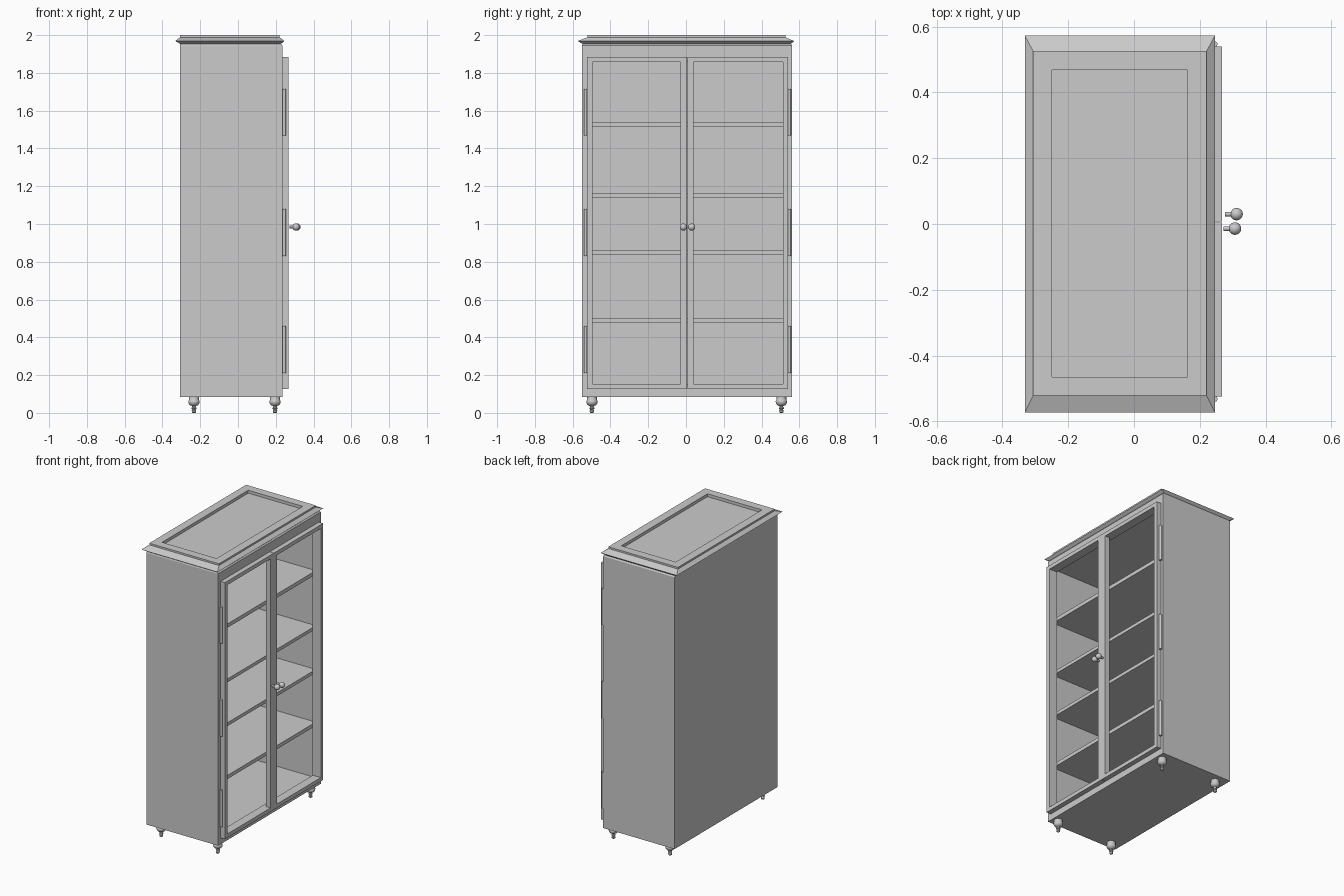
import bpy, bmesh, math
from mathutils import Matrix

if "Cube" in bpy.data.objects:
    bpy.data.objects.remove(bpy.data.objects["Cube"])


def finish(name, bm):
    bmesh.ops.recalc_face_normals(bm, faces=bm.faces)
    mesh = bpy.data.meshes.new(name)
    bm.to_mesh(mesh)
    bm.free()
    ob = bpy.data.objects.new(name, mesh)
    bpy.context.collection.objects.link(ob)
    return ob


def add_box(bm, x0, x1, y0, y1, z0, z1):
    vs = bmesh.ops.create_cube(bm, size=1)["verts"]
    for v in vs:
        v.co.x = x1 if v.co.x > 0 else x0
        v.co.y = y1 if v.co.y > 0 else y0
        v.co.z = z1 if v.co.z > 0 else z0


def box(name, *b):
    bm = bmesh.new()
    add_box(bm, *b)
    return finish(name, bm)


def frame(name, x0, x1, outer, inner):
    """Rectangular frame facing x; outer and inner are (y0, y1, z0, z1)."""
    (ya, yb, za, zb), (ia, ib, ja, jb) = outer, inner
    bm = bmesh.new()
    add_box(bm, x0, x1, ya, ia, za, zb)
    add_box(bm, x0, x1, ib, yb, za, zb)
    add_box(bm, x0, x1, ia, ib, za, ja)
    add_box(bm, x0, x1, ia, ib, jb, zb)
    return finish(name, bm)


def loft_rects(name, rects):
    """Stacked rectangles (x0, x1, y0, y1, z) joined into a closed solid."""
    bm = bmesh.new()
    rings = [[bm.verts.new(p) for p in
              ((a, c, z), (b, c, z), (b, d, z), (a, d, z))] for a, b, c, d, z in rects]
    for r, s in zip(rings, rings[1:]):
        for i in range(4):
            j = (i + 1) % 4
            bm.faces.new((r[i], r[j], s[j], s[i]))
    bm.faces.new(rings[0])
    bm.faces.new(rings[-1])
    return finish(name, bm)


def lathe(name, profile, loc, axis="Z", n=20):
    """Turn (radius, height) points round the z or x axis."""
    bm = bmesh.new()
    rings = [[bm.verts.new((r * math.cos(2 * math.pi * i / n),
                            r * math.sin(2 * math.pi * i / n), h)) for i in range(n)]
             for r, h in profile]
    for r, s in zip(rings, rings[1:]):
        for i in range(n):
            bm.faces.new((r[i], r[(i + 1) % n], s[(i + 1) % n], s[i]))
    bm.faces.new(rings[0])
    bm.faces.new(rings[-1])
    if axis == "X":
        bm.transform(Matrix.Rotation(math.pi / 2, 4, "Y"))
    ob = finish(name, bm)
    ob.location = loc
    bpy.ops.object.select_all(action="DESELECT")
    ob.select_set(True)
    bpy.context.view_layer.objects.active = ob
    bpy.ops.object.shade_smooth_by_angle(angle=math.radians(40))
    return ob


# Carcass: thin panels behind a front frame, open towards +x
XB, XF, Y0, Y1, Z0, Z1 = -0.307, 0.235, -0.551, 0.562, 0.083, 1.945
T, XI = 0.012, 0.205
box("back_panel", XB, XB + T, Y0, Y1, Z0, Z1)
box("side_panel_left", XB + T, XI, Y0, Y0 + T, Z0, Z1)
box("side_panel_right", XB + T, XI, Y1 - T, Y1, Z0, Z1)
box("floor_panel", XB + T, XI, Y0 + T, Y1 - T, Z0, 0.12)
box("ceiling_panel", XB + T, XI, Y0 + T, Y1 - T, 1.9, Z1)
frame("front_frame", XI, XF, (Y0, Y1, Z0, Z1), (-0.498, 0.516, 0.15, 1.86))

# Shelves, set back behind the front frame
for i, (a, b) in enumerate(((0.476, 0.501), (0.839, 0.862), (1.139, 1.162), (1.513, 1.539))):
    box(f"shelf_{i + 1}", XB + T, XI - 0.001, Y0 + T, Y1 - T, a, b)

# Cornice with a recessed top panel
loft_rects("cornice", (
    (XB, XF, Y0, Y1, 1.945),
    (-0.307, 0.228, -0.548, 0.556, 1.954),
    (-0.332, 0.246, -0.573, 0.573, 1.969),
    (-0.307, 0.221, -0.522, 0.526, 1.988),
    (-0.307, 0.221, -0.522, 0.526, 2.0),
    (-0.25, 0.163, -0.465, 0.468, 2.0),
    (-0.25, 0.163, -0.465, 0.468, 1.98),
))

# Open door frames
D1, DB, DT = 0.268, 0.126, 1.884
for side, ya, yb, ia, ib in (("left", -0.524, 0.0045, -0.496, -0.03),
                             ("right", 0.0075, 0.54, 0.041, 0.514)):
    frame(f"door_frame_{side}", XF, D1, (ya, yb, DB, DT), (ia, ib, 0.152, 1.858))

# Hinge barrels
for side, y in (("left", -0.532), ("right", 0.547)):
    for i, (a, b) in enumerate(((0.211, 0.46), (0.83, 1.079), (1.468, 1.716))):
        lathe(f"hinge_{side}_{i + 1}", ((0.009, 0), (0.009, b - a)), (0.245, y, a), n=12)

# Door knobs: stem and ball
knob = [(0.007, 0.0), (0.007, 0.018)]
knob += [(0.019 * math.sin(t), 0.035 - 0.019 * math.cos(t))
         for t in (math.radians(a) for a in range(30, 180, 15))] + [(0.001, 0.054)]
for side, x, y in (("left", 0.272, -0.014), ("right", 0.277, 0.03)):
    lathe(f"knob_{side}", knob, (x, y, 0.984), "X")

# Turned feet
foot = ((0.006, 0.0), (0.011, 0.004), (0.012, 0.012), (0.008, 0.018), (0.013, 0.022),
        (0.013, 0.027), (0.009, 0.031), (0.01, 0.036), (0.022, 0.041), (0.028, 0.05),
        (0.03, 0.058), (0.03, 0.062), (0.027, 0.066), (0.026, 0.085))
for xn, x in (("back", -0.233), ("front", 0.196)):
    for yn, y in (("left", -0.498), ("right", 0.505)):
        lathe(f"foot_{xn}_{yn}", foot, (x, y, 0))
